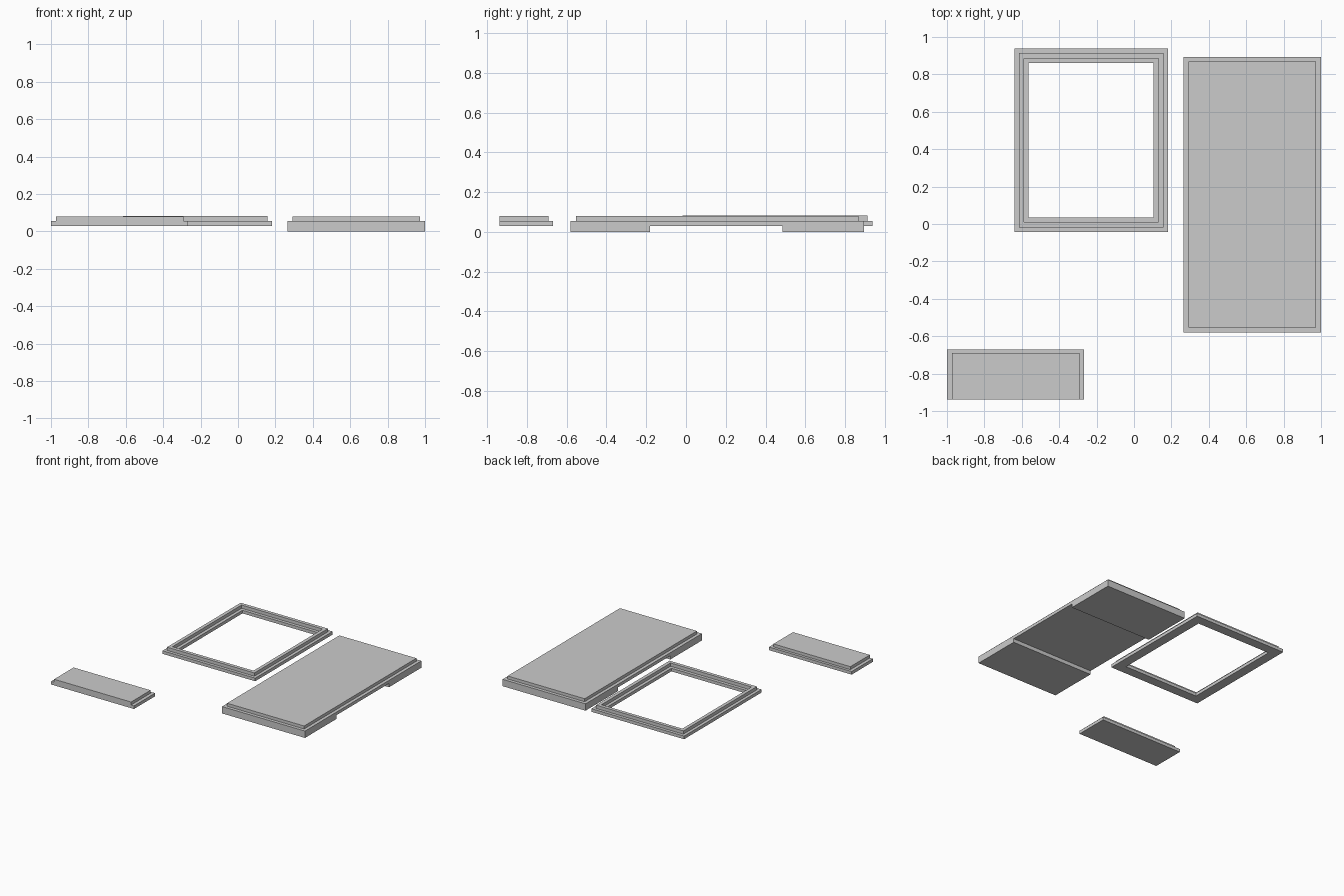
import bpy, bmesh

if "Cube" in bpy.data.objects:
    bpy.data.objects.remove(bpy.data.objects["Cube"])


def loft(name, rings, base=None, closed=False):
    """Stack of rectangles (x0, x1, y0, y1, z) joined by quads, capped or closed into a frame."""
    bm = bmesh.new()
    loops = [[bm.verts.new(p) for p in
              ((x0, y0, z), (x1, y0, z), (x1, y1, z), (x0, y1, z))]
             for x0, x1, y0, y1, z in rings]
    pairs = list(zip(loops, loops[1:]))
    if closed:
        pairs.append((loops[-1], loops[0]))
    else:
        bm.faces.new(loops[0][::-1])
        bm.faces.new(loops[-1])
    for a, b in pairs:
        for i in range(4):
            j = (i + 1) % 4
            bm.faces.new((a[i], a[j], b[j], b[i]))
    bmesh.ops.recalc_face_normals(bm, faces=bm.faces)
    mesh = bpy.data.meshes.new(name)
    bm.to_mesh(mesh)
    bm.free()
    obj = bpy.data.objects.new(name, mesh)
    bpy.context.collection.objects.link(obj)
    return obj


def box(name, x0, x1, y0, y1, z0, z1):
    return loft(name, [(x0, x1, y0, y1, z0), (x0, x1, y0, y1, z1)])


def inset(rect, d):
    x0, x1, y0, y1 = rect
    return (x0 + d, x1 - d, y0 + d, y1 - d)


LOW, STEP, TOP, S = 0.03, 0.055, 0.08, 0.026

# Long panel: stepped slab whose ends reach the floor, leaving a recess below the middle
x0, x1, ya, yb = 0.265, 1.0, -0.58, 0.894
recess0, recess1 = -0.18, 0.484
bm = bmesh.new()
profile = [(ya, 0), (recess0, 0), (recess0, LOW), (recess1, LOW), (recess1, 0),
           (yb, 0), (yb, STEP), (ya, STEP)]
left = [bm.verts.new((x0, y, z)) for y, z in profile]
right = [bm.verts.new((x1, y, z)) for y, z in profile]
bm.faces.new(left)
bm.faces.new(right)
n = len(profile)
for i in range(n):
    if i == n - 2:                      # top is closed by the step below
        continue
    j = (i + 1) % n
    bm.faces.new((left[i], left[j], right[j], right[i]))
outer = [left[7], right[7], right[6], left[6]]
a, b, c, d = inset((x0, x1, ya, yb), S)
low = [bm.verts.new((x, y, STEP)) for x, y in ((a, c), (b, c), (b, d), (a, d))]
high = [bm.verts.new((v.co.x, v.co.y, TOP - 0.001)) for v in low]
for p, q in ((outer, low), (low, high)):
    for i in range(4):
        j = (i + 1) % 4
        bm.faces.new((p[i], p[j], q[j], q[i]))
bm.faces.new(high)
bmesh.ops.recalc_face_normals(bm, faces=bm.faces)
mesh = bpy.data.meshes.new("long_panel")
bm.to_mesh(mesh)
bm.free()
bpy.context.collection.objects.link(bpy.data.objects.new("long_panel", mesh))

# Open frame: stepped on the outer and inner edges
R = (-0.64, 0.182, -0.042, 0.9375)
frame_profile = [(0, LOW), (0, STEP), (0.024, STEP), (0.024, TOP + 0.001),
                 (0.052, TOP + 0.001), (0.052, STEP), (0.077, STEP), (0.077, LOW)]
loft("open_frame", [inset(R, d) + (z,) for d, z in frame_profile], closed=True)

# Small panel: step on three sides, flush at the front
P = (-1.0, -0.266, -0.9375, -0.67)
Q = (P[0] + S, P[1] - S, P[2], P[3] - 0.021)
loft("small_panel", [P + (LOW,), P + (STEP,), Q + (STEP,), Q + (TOP - 0.001,)])
